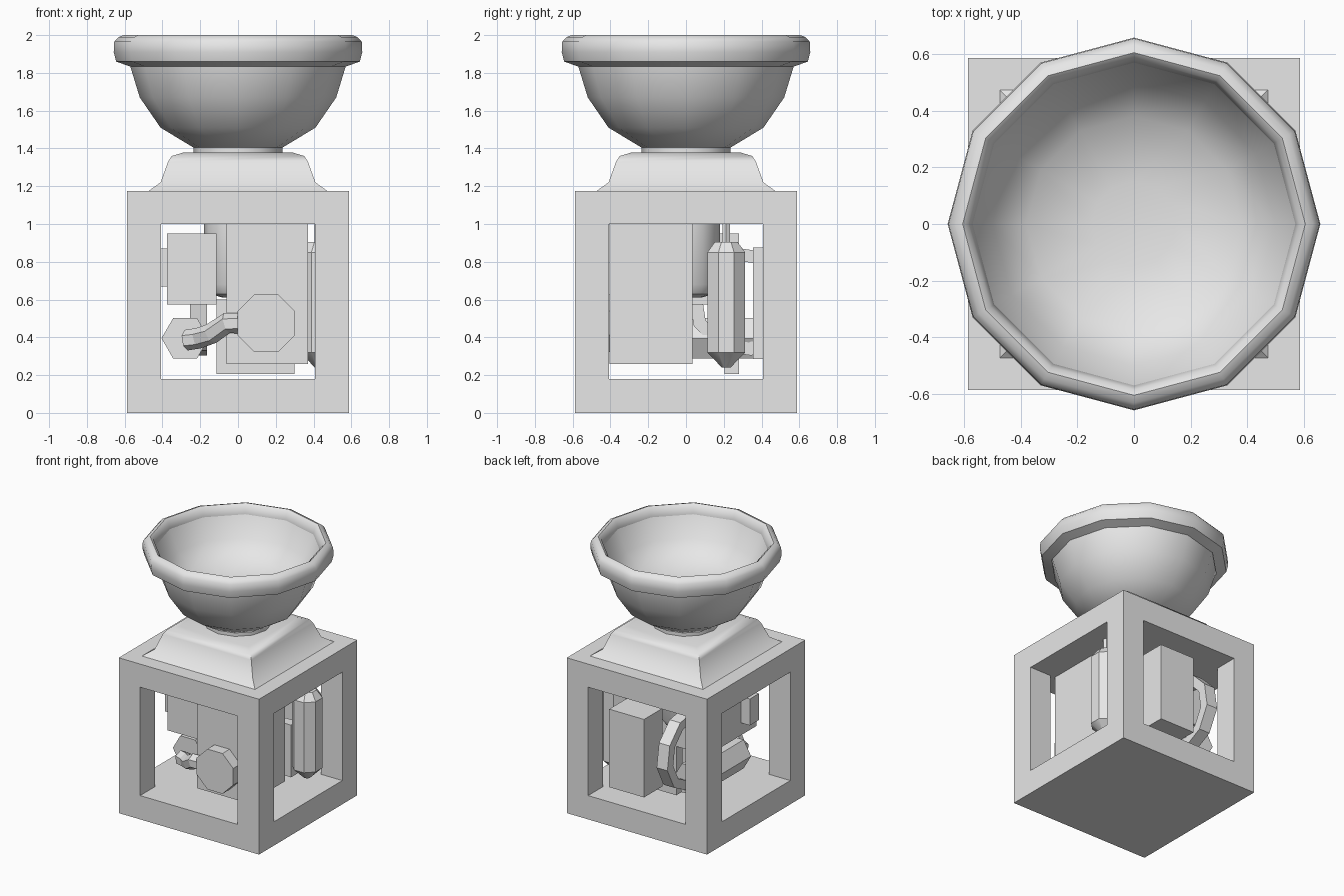
import bpy, bmesh, math
from mathutils import Vector, Matrix

cube = bpy.data.objects.get("Cube")
if cube:
    bpy.data.objects.remove(cube, do_unlink=True)

grey = bpy.data.materials.new("light grey")
grey.use_nodes = True
grey.diffuse_color = (0.8, 0.8, 0.8, 1)
grey.node_tree.nodes["Principled BSDF"].inputs["Base Color"].default_value = grey.diffuse_color


def finish(name, bm, smooth=0):
    bmesh.ops.recalc_face_normals(bm, faces=bm.faces)
    mesh = bpy.data.meshes.new(name)
    bm.to_mesh(mesh)
    bm.free()
    mesh.materials.append(grey)
    obj = bpy.data.objects.new(name, mesh)
    bpy.context.collection.objects.link(obj)
    if smooth:
        bpy.ops.object.select_all(action='DESELECT')
        obj.select_set(True)
        bpy.context.view_layer.objects.active = obj
        bpy.ops.object.shade_smooth_by_angle(angle=math.radians(smooth))
    return obj


def box(name, low, high):
    low, high = Vector(low), Vector(high)
    bm = bmesh.new()
    bmesh.ops.create_cube(bm, size=1)
    bmesh.ops.scale(bm, vec=high - low, verts=bm.verts)
    bmesh.ops.translate(bm, vec=(low + high) / 2, verts=bm.verts)
    return finish(name, bm)


def skin(bm, rings, closed=False):
    """Bridge equal rings of vertices; cap both ends unless closed."""
    n = len(rings[0])
    pairs = list(zip(rings, rings[1:]))
    if closed:
        pairs.append((rings[-1], rings[0]))
    for a, b in pairs:
        for i in range(n):
            bm.faces.new((a[i], a[(i + 1) % n], b[(i + 1) % n], b[i]))
    if not closed:
        bm.faces.new(rings[0])
        bm.faces.new(rings[-1])


def lathe(name, profile, sides, centre=(0, 0, 0), axis='Z', phase=0, smooth=0, closed=False):
    """Turn (radius, height) points around an axis through centre."""
    turn = {'Z': Matrix(), 'Y': Matrix.Rotation(-math.pi / 2, 4, 'X'),
            'X': Matrix.Rotation(math.pi / 2, 4, 'Y')}[axis]
    bm = bmesh.new()
    rings = []
    for r, h in profile:
        angles = [math.tau * (i + phase) / sides for i in range(sides)]
        rings.append([bm.verts.new(turn @ Vector((r * math.cos(a), r * math.sin(a), h))
                                   + Vector(centre)) for a in angles])
    skin(bm, rings, closed)
    return finish(name, bm, smooth)


def tube(name, points, radius, sides):
    """Sweep a polygon along a bent path."""
    points = [Vector(p) for p in points]
    bm = bmesh.new()
    rings = []
    for i, p in enumerate(points):
        along = (points[min(i + 1, len(points) - 1)] - points[max(i - 1, 0)]).normalized()
        side = along.cross(Vector((0, 1, 0))).normalized()
        up = side.cross(along)
        rings.append([bm.verts.new(p + radius * (side * math.cos(a) + up * math.sin(a)))
                      for a in (math.tau * k / sides for k in range(sides))])
    skin(bm, rings)
    return finish(name, bm)


# Open cube frame: a block with a window cut through each pair of sides
HALF, OPEN = 0.587, 0.408
frame = box("frame", (-HALF, -HALF, 0), (HALF, HALF, 1.175))
for name, x, y in (("window_cutter_y", OPEN, 1), ("window_cutter_x", 1, OPEN)):
    cutter = box(name, (-x, -y, 0.18), (x, y, 1.0))
    cutter.hide_render = True
    cutter.hide_set(True)
    cut = frame.modifiers.new(name, 'BOOLEAN')
    cut.operation = 'DIFFERENCE'
    cut.solver = 'EXACT'
    cut.object = cutter
bpy.context.view_layer.objects.active = frame
for mod in list(frame.modifiers):
    bpy.ops.object.modifier_apply(modifier=mod.name)
for name in ("window_cutter_y", "window_cutter_x"):
    bpy.data.objects.remove(bpy.data.objects[name], do_unlink=True)

# Square flared pedestal, neck and twelve-sided bowl with a thick rim
root2 = math.sqrt(2)
lathe("pedestal", [(r * root2, z) for r, z in
      ((0.48, 1.17), (0.41, 1.22), (0.37, 1.33), (0.35, 1.36), (0.29, 1.378))],
      4, phase=0.5, smooth=40)
lathe("neck", [(0.235, 1.36), (0.235, 1.42)], 12, smooth=40)
lathe("bowl", [(0.22, 1.395), (0.41, 1.51), (0.52, 1.67), (0.575, 1.85),
               (0.58, 1.95), (0.5, 1.78), (0.38, 1.67), (0.15, 1.63)], 12, smooth=40)
lathe("bowl_rim", [(0.575, 1.835), (0.645, 1.86), (0.658, 1.91), (0.655, 1.965), (0.632, 1.99),
                   (0.605, 2.0), (0.585, 1.985), (0.57, 1.93)], 12, smooth=45, closed=True)

# Funnel hanging from the frame ceiling
lathe("funnel", [(0.08, 0.61), (0.15, 0.63), (0.18, 0.68), (0.18, 1.01)], 12, smooth=40)

# Machine housings
box("main_housing", (-0.06, -0.405, 0.26), (0.37, 0.035, 1.005))
box("side_housing", (-0.375, -0.305, 0.575), (-0.115, 0.28, 0.95))
box("side_switch", (-0.45, -0.23, 0.67), (-0.37, -0.12, 0.87))
box("back_housing", (-0.052, 0.355, 0.285), (0.24, 0.576, 0.875))
box("support_plate", (-0.115, 0.205, 0.205), (0.3, 0.28, 0.6))

# Front drum with its bent spout
lathe("front_drum", [(0.165, 0), (0.165, 0.12)], 8, (0.15, -0.49, 0.475), 'Y', 0.5)
tube("spout", [(0.05, -0.435, 0.475), (-0.06, -0.43, 0.475), (-0.14, -0.37, 0.42),
               (-0.21, -0.31, 0.395), (-0.275, -0.28, 0.385)], 0.055, 6)

# Six-sided motor and the drive ring behind it
lathe("motor", [(0.125, 0), (0.125, 0.56)], 6, (-0.28, -0.2, 0.395), 'Y')
lathe("drive_ring", [(0.29, -0.045), (0.29, 0.045), (0.22, 0.045), (0.22, -0.045)],
      10, (-0.21, 0.3, 0.59), 'X', 0.5 / 2, closed=True)

# Upright gas bottle with a thin feed pipe
lathe("bottle", [(0.025, 0.24), (0.108, 0.32), (0.108, 0.85), (0.065, 0.905)],
      8, (0.43, 0.213, 0), phase=0.5, smooth=35)
lathe("feed_pipe", [(0.024, 0.9), (0.024, 1.01)], 6, (0.43, 0.213, 0))
